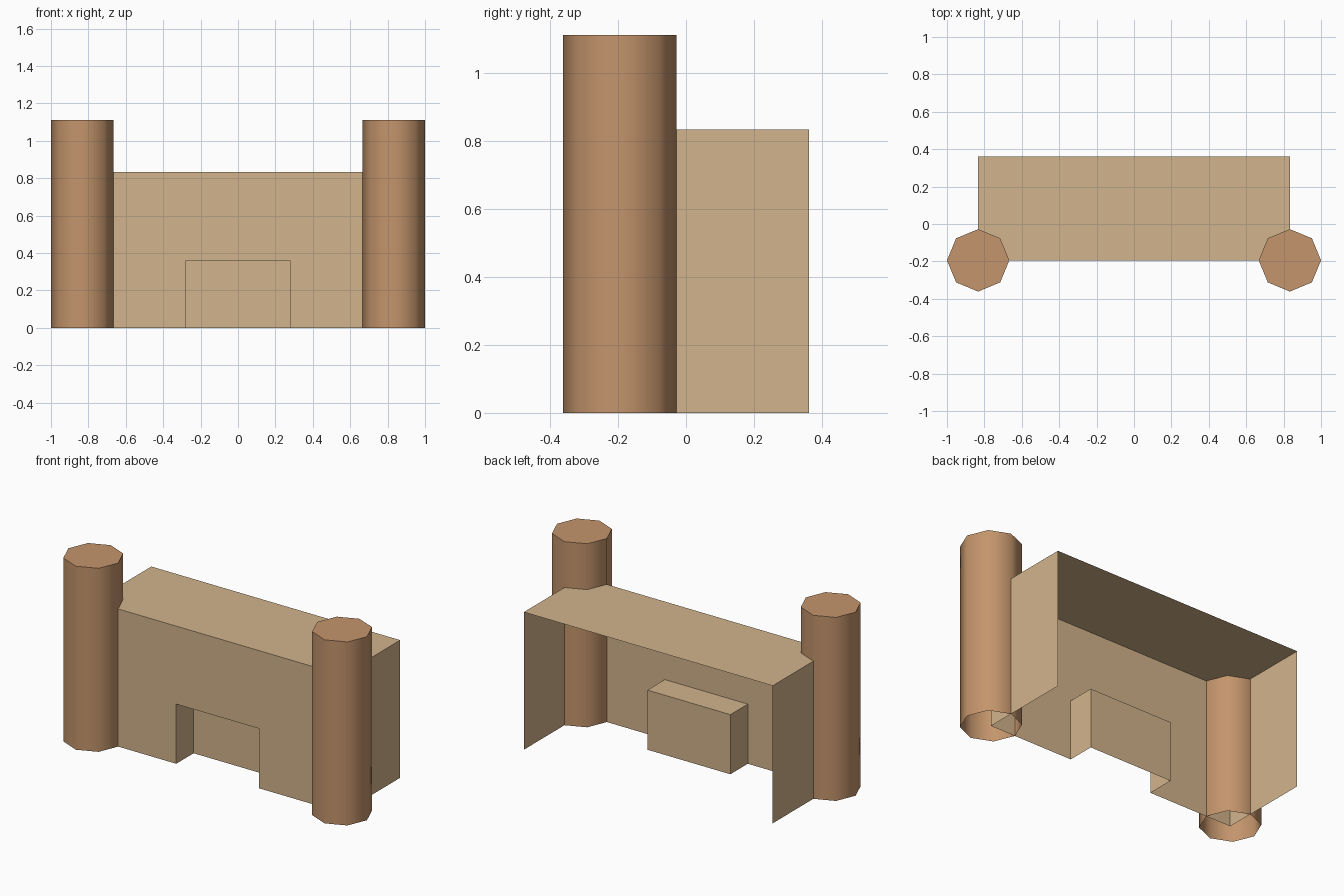
import bpy, bmesh, math

if "Cube" in bpy.data.objects:
    bpy.data.objects.remove(bpy.data.objects["Cube"])


def srgb(r, g, b):
    lin = lambda c: c / 12.92 if c <= 0.04045 else ((c + 0.055) / 1.055) ** 2.4
    return (lin(r / 255), lin(g / 255), lin(b / 255), 1.0)


def material(name, rgb):
    m = bpy.data.materials.new(name)
    m.diffuse_color = srgb(*rgb)
    m.use_nodes = True
    m.node_tree.nodes["Principled BSDF"].inputs["Base Color"].default_value = m.diffuse_color
    return m


def finish(bm, name, mat):
    mesh = bpy.data.meshes.new(name)
    bm.to_mesh(mesh)
    bm.free()
    mesh.materials.append(mat)
    ob = bpy.data.objects.new(name, mesh)
    bpy.context.collection.objects.link(ob)
    return ob


tan = material("tan_stone", (210, 180, 140))
brown = material("light_brown", (196, 149, 108))

HX, H = 0.8333, 0.8333                      # half width and height of the hall
DX, DH = 0.2778, 0.3611                     # half width and height of the gateway
FRONT, BACK, RECESS = -0.1944, 0.3611, -0.0278
R, TOWER_H = 0.1667, 1.1111

# Hall: thin shell, open at the back and below, with a gateway recess
bm = bmesh.new()
ring = lambda x, h, y: [bm.verts.new(p) for p in
                        ((-x, y, 0), (-x, y, h), (x, y, h), (x, y, 0))]
outer, rear = ring(HX, H, FRONT), ring(HX, H, BACK)
door, inner = ring(DX, DH, FRONT), ring(DX, DH, RECESS)
bm.faces.new([outer[3], outer[2], outer[1], outer[0]] + door)   # front wall
for i in range(3):
    bm.faces.new((outer[i], outer[i + 1], rear[i + 1], rear[i]))     # sides, roof
    bm.faces.new((door[i + 1], door[i], inner[i], inner[i + 1]))     # recess sides
bm.faces.new(inner[::-1])                                       # recess back
for f in bm.faces:
    f.normal_update()
# Walls and roof point outward, front and recess toward the viewer
for f in bm.faces:
    c, n = f.calc_center_median(), f.normal
    is_recess = all(v in door or v in inner for v in f.verts)
    if abs(n.y) > 0.5:
        flip = n.y > 0
    else:
        out = n.x * c.x + n.z * (1 if c.z > DH - 0.01 else 0)
        flip = (out > 0) if is_recess else (out < 0)
    if flip:
        f.normal_flip()
finish(bm, "hall", tan)

# Corner towers: eight sides, smooth sides, capped on top, open below
for side, x in (("left", -HX), ("right", HX)):
    bm = bmesh.new()
    bmesh.ops.create_cone(bm, cap_ends=True, segments=8, radius1=R, radius2=R, depth=TOWER_H)
    bmesh.ops.translate(bm, verts=bm.verts, vec=(x, FRONT, TOWER_H / 2))
    bottom = [f for f in bm.faces if f.normal.z < -0.5]
    bmesh.ops.delete(bm, geom=bottom, context='FACES_ONLY')
    ob = finish(bm, side + "_tower", brown)
    bpy.ops.object.select_all(action='DESELECT')
    ob.select_set(True)
    bpy.context.view_layer.objects.active = ob
    bpy.ops.object.shade_smooth_by_angle(angle=math.radians(60))
